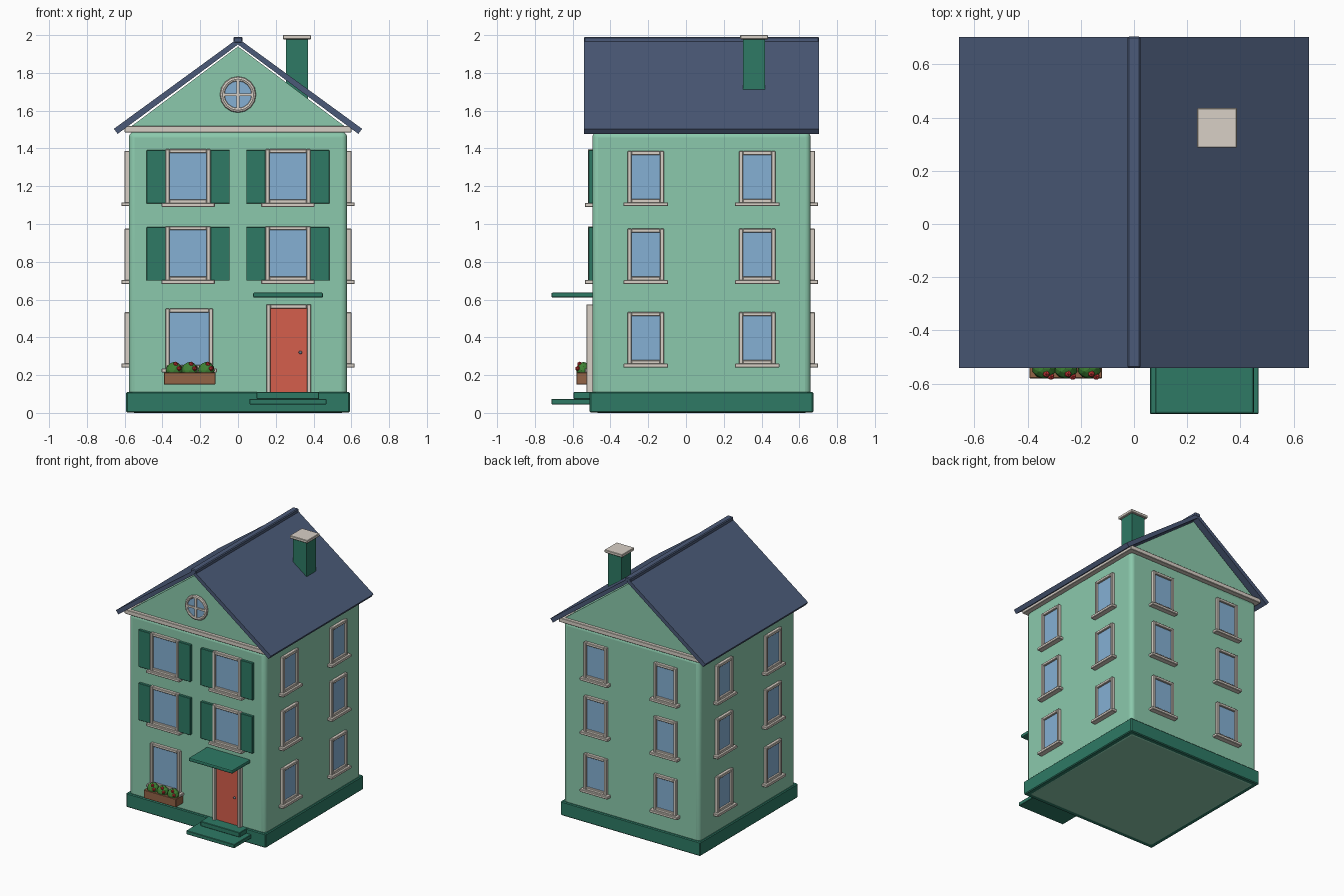
import bpy, bmesh, math
from mathutils import Matrix, Vector

if "Cube" in bpy.data.objects:
    bpy.data.objects.remove(bpy.data.objects["Cube"])

CY, H = 0.082, 0.578          # body centre (y) and half width


def material(name, r, g, b):
    m = bpy.data.materials.new(name)
    lin = [((c / 255 + 0.055) / 1.055) ** 2.4 for c in (r, g, b)]
    m.diffuse_color = (*lin, 1)
    m.use_nodes = True
    m.node_tree.nodes["Principled BSDF"].inputs["Base Color"].default_value = m.diffuse_color
    return m


MINT = material("mint wall", 139, 201, 172)
GREEN = material("dark green", 46, 122, 101)
SLATE = material("slate roof", 75, 90, 120)
TRIM = material("pale trim", 216, 208, 198)
GLASS = material("window glass", 133, 176, 212)
RED = material("door red", 213, 95, 76)
BROWN = material("planter brown", 146, 99, 70)
LEAF = material("leaf green", 62, 130, 52)
PETAL = material("flower red", 205, 55, 55)
METAL = material("knob metal", 120, 130, 145)


def finish(name, bm, mat, bevel=0, segments=2):
    bmesh.ops.recalc_face_normals(bm, faces=bm.faces)
    me = bpy.data.meshes.new(name)
    bm.to_mesh(me)
    bm.free()
    me.materials.append(mat)
    ob = bpy.data.objects.new(name, me)
    bpy.context.collection.objects.link(ob)
    if bevel:
        mod = ob.modifiers.new("bevel", 'BEVEL')
        mod.width, mod.segments = bevel, segments
    return ob


def boxes(name, mat, items, bevel=0, segments=2, matrix=None):
    """One object from boxes given as (x0, x1, y0, y1, z0, z1)."""
    bm = bmesh.new()
    for x0, x1, y0, y1, z0, z1 in items:
        m = Matrix.Translation(((x0 + x1) / 2, (y0 + y1) / 2, (z0 + z1) / 2))
        m = m @ Matrix.Diagonal((x1 - x0, y1 - y0, z1 - z0, 1))
        bmesh.ops.create_cube(bm, size=1, matrix=m)
    if matrix:
        bm.transform(matrix)
    return finish(name, bm, mat, bevel, segments)


def prism(name, mat, points, y0, y1):
    """Extrude an (x, z) outline along y."""
    bm = bmesh.new()
    f = bm.faces.new([bm.verts.new((x, y0, z)) for x, z in points])
    ext = bmesh.ops.extrude_face_region(bm, geom=[f])["geom"]
    bmesh.ops.translate(bm, vec=(0, y1 - y0, 0),
                        verts=[v for v in ext if isinstance(v, bmesh.types.BMVert)])
    return finish(name, bm, mat)


def smooth(ob, angle=40):
    bpy.ops.object.select_all(action='DESELECT')
    ob.select_set(True)
    bpy.context.view_layer.objects.active = ob
    bpy.ops.object.shade_smooth_by_angle(angle=math.radians(angle))


def frame_bars(x0, x1, z0, z1, t, d0, d1, bottom=True):
    """Bars around an opening; depth is outward (-y)."""
    bars = [(x0, x0 + t, -d1, -d0, z0, z1), (x1 - t, x1, -d1, -d0, z0, z1),
            (x0 + t, x1 - t, -d1, -d0, z1 - t, z1)]
    if bottom:
        bars.append((x0 + t, x1 - t, -d1, -d0, z0, z0 + t))
    return bars


def window(tag, turn, u, w, z0, z1, shutters=False):
    """Window on one wall: turn 0 front, 1 right, 2 back, 3 left."""
    m = (Matrix.Translation((0, CY, 0)) @ Matrix.Rotation(turn * math.pi / 2, 4, 'Z')
         @ Matrix.Translation((0, -H, 0)))
    a, b = u - w / 2, u + w / 2
    boxes(tag + "_frame", TRIM, frame_bars(a, b, z0, z1, 0.021, -0.01, 0.023), 0.003, 1, m)
    boxes(tag + "_glass", GLASS, [(a + .015, b - .015, -0.008, 0.01, z0 + .015, z1 - .015)], matrix=m)
    boxes(tag + "_sill", TRIM, [(a - .022, b + .022, -0.04, 0.01, z0 - .018, z0 + .003)], 0.003, 1, m)
    if shutters:
        boxes(tag + "_shutters", GREEN,
              [(a - .101, a, -0.02, 0.005, z0, z1 - .005),
               (b, b + .101, -0.02, 0.005, z0, z1 - .005)], 0.002, 1, m)


# walls, plinth, cornice and gable
smooth(boxes("house_body", MINT, [(-H, H, CY - H, CY + H, 0, 1.488)], 0.03, 4))
boxes("plinth", GREEN, [(-.592, .592, CY - .592, CY + .592, 0.002, .11)], 0.006, 1)
boxes("cornice", TRIM, [(-.6, .6, CY - .6, CY + .6, 1.485, 1.518)], 0.003, 1)
prism("gable", MINT, [(-.577, 1.5), (.577, 1.5), (.577, 1.508), (0, 1.94), (-.577, 1.508)],
      CY - H + .003, CY + H - .003)

# roof
for s, side in ((-1, "left"), (1, "right")):
    prism("roof_" + side, SLATE,
          [(0, 1.95), (s * .637, 1.477), (s * .657, 1.504), (0, 1.983)], -.54, .703)
boxes("ridge_cap", SLATE, [(-.024, .024, -.541, .704, 1.957, 1.991)], 0.006, 1)

# chimney
boxes("chimney", GREEN, [(.254, .37, .302, .418, 1.6, 1.985)])
boxes("chimney_cap", TRIM, [(.237, .387, .287, .435, 1.978, 2.0)], 0.003, 1)

# side and back windows
for turn, wall in ((1, "right"), (2, "back"), (3, "left")):
    for row, z in enumerate((.258, .70, 1.112)):
        for col, u in enumerate((-.295, .295)):
            window(f"{wall}_window_{row}_{col}", turn, u, .192, z, z + .275)

# front windows
for row, z in enumerate((.70, 1.108)):
    for col, u in enumerate((-.264, .264)):
        window(f"front_window_{row}_{col}", 0, u, .238, z, z + .288, True)
window("front_window_low", 0, -.258, .25, .232, .552)

# door
F = CY - H
boxes("door_frame", TRIM, [(a, b, c + F, d + F, e, f) for a, b, c, d, e, f in
      frame_bars(.15, .386, .105, .575, .022, -.01, .03, False)], 0.003, 1)
boxes("door", RED, [(.168, .368, F - .012, F + .01, .105, .557)])
bm = bmesh.new()
bmesh.ops.create_uvsphere(bm, u_segments=12, v_segments=8, radius=.009,
                          matrix=Matrix.Translation((.33, F - .018, .32)))
smooth(finish("door_knob", bm, METAL), 60)
boxes("door_canopy", GREEN, [(.08, .45, -.713, F + .01, .61, .637)], 0.008, 2)
boxes("upper_step", GREEN, [(.098, .43, -.595, F + .01, .074, .11)], 0.003, 1)
boxes("lower_step", GREEN, [(.06, .468, -.713, F + .01, .045, .074)], 0.003, 1)

# round gable window
ZR, face = 1.685, Matrix.Rotation(math.pi / 2, 4, 'X')
bpy.ops.mesh.primitive_cylinder_add(vertices=16, radius=.08, depth=.02,
                                    location=(0, F - .0, ZR), rotation=(math.pi / 2, 0, 0))
ob = bpy.context.object
ob.name = "round_window_glass"
ob.data.materials.append(GLASS)
bpy.ops.mesh.primitive_torus_add(major_segments=16, minor_segments=8, major_radius=.083,
                                 minor_radius=.013, location=(0, F - .006, ZR),
                                 rotation=(math.pi / 2, 0, 0))
ob = bpy.context.object
ob.name = "round_window_frame"
ob.data.materials.append(TRIM)
boxes("round_window_bars", TRIM, [(-.007, .007, F - .018, F, ZR - .08, ZR + .08),
                                  (-.08, .08, F - .018, F, ZR - .007, ZR + .007)])

# planter with flowers
boxes("planter", BROWN, [(-.393, -.12, -.58, F + .005, .15, .215)], 0.003, 1)
for i, x in enumerate((-.338, -.256, -.168)):
    bm = bmesh.new()
    bmesh.ops.create_icosphere(bm, subdivisions=2, radius=.045,
        matrix=Matrix.Translation((x, -.543, .225)) @ Matrix.Diagonal((1, .85, 1, 1)))
    finish(f"bush_{i}", bm, LEAF)
    bm = bmesh.new()
    for dx, dy, dz in ((.008, -.02, .033), (.026, -.03, .01)):
        bmesh.ops.create_icosphere(bm, subdivisions=1, radius=.014,
            matrix=Matrix.Translation((x + dx, -.543 + dy, .225 + dz)))
    finish(f"blossoms_{i}", bm, PETAL)
